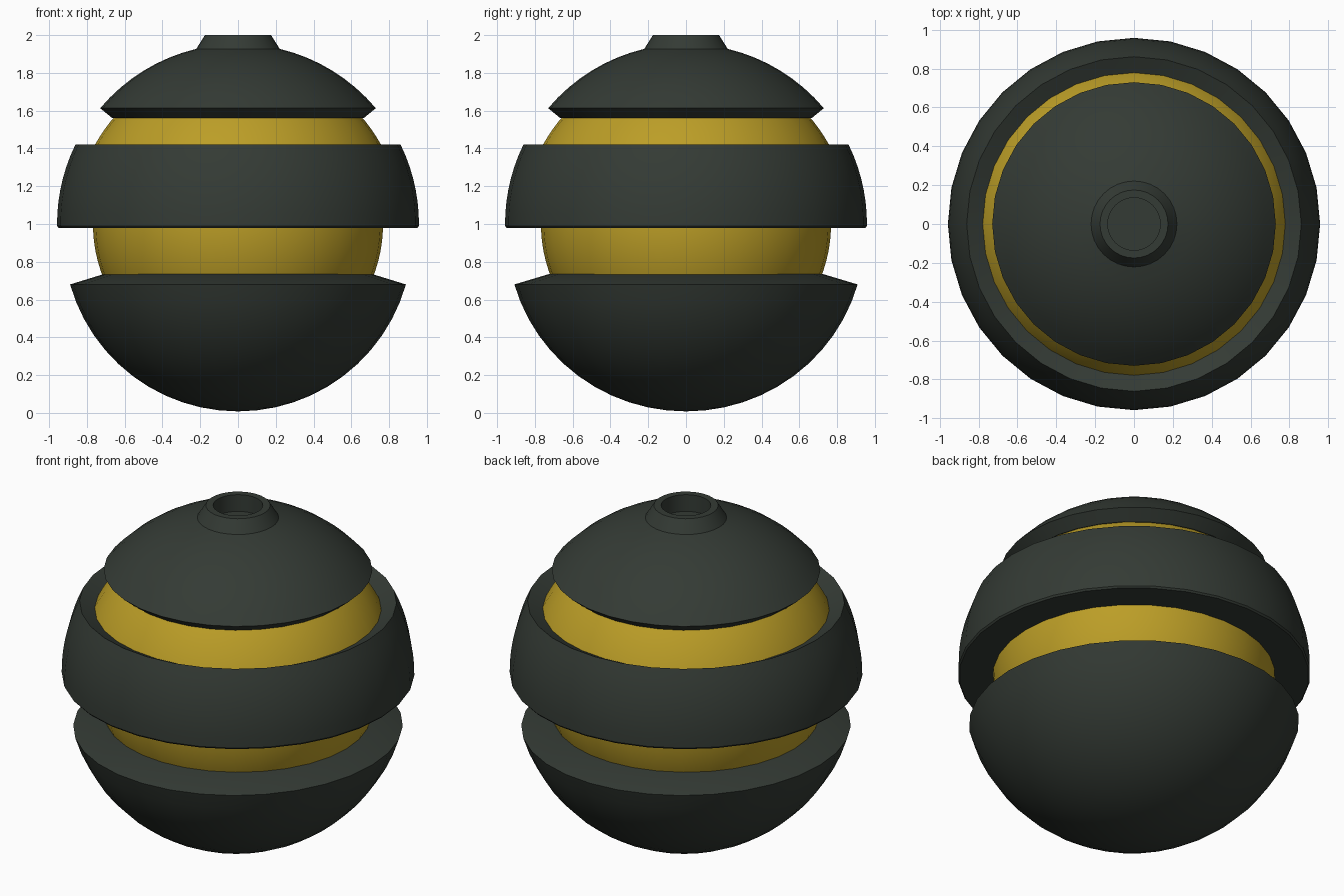
import bpy, bmesh, math
from mathutils import Matrix

if "Cube" in bpy.data.objects:
    bpy.data.objects.remove(bpy.data.objects["Cube"])

SEGS = 32


def material(name, rgb):
    m = bpy.data.materials.new(name)
    m.diffuse_color = (*rgb, 1)
    m.use_nodes = True
    m.node_tree.nodes["Principled BSDF"].inputs["Base Color"].default_value = m.diffuse_color
    return m


dark = material("dark_shell", (0.034, 0.043, 0.035))
gold = material("gold_core", (0.50, 0.34, 0.02))


def arc(radius, cz, z0, z1, n):
    """Profile points (r, z) on a sphere between two heights."""
    a0, a1 = (math.asin(max(-1, min(1, (z - cz) / radius))) for z in (z0, z1))
    angles = [a0 + (a1 - a0) * i / n for i in range(n + 1)]
    return [(radius * math.cos(a), cz + radius * math.sin(a)) for a in angles]


def lathe(name, profile, mat, closed=False, yx=1.0):
    """Spin an (r, z) profile around the z axis."""
    bm = bmesh.new()
    vs = [bm.verts.new((r, 0, z)) for r, z in profile]
    pairs = list(zip(vs, vs[1:])) + ([(vs[-1], vs[0])] if closed else [])
    edges = [bm.edges.new(p) for p in pairs]
    bmesh.ops.spin(bm, geom=vs + edges, axis=(0, 0, 1), cent=(0, 0, 0),
                   angle=2 * math.pi, steps=SEGS, use_duplicate=False)
    bmesh.ops.remove_doubles(bm, verts=bm.verts[:], dist=1e-4)
    bmesh.ops.recalc_face_normals(bm, faces=bm.faces[:])
    bm.transform(Matrix.Diagonal((1, yx, 1, 1)))
    me = bpy.data.meshes.new(name)
    bm.to_mesh(me)
    bm.free()
    me.materials.append(mat)
    ob = bpy.data.objects.new(name, me)
    bpy.context.collection.objects.link(ob)
    bpy.ops.object.select_all(action='DESELECT')
    bpy.context.view_layer.objects.active = ob
    ob.select_set(True)
    bpy.ops.object.shade_smooth_by_angle(angle=math.radians(30))
    return ob


# Lower bowl with a rim bevelled up to the core
lathe("lower_bowl",
      [(0, 0.008)] + arc(0.924, 0.932, 0.008, 0.68, 12)[1:] + [(0.71, 0.735), (0, 0.735)],
      dark, yx=1.022)

# Middle band: flat underside, top edge sloping inward
lathe("middle_band",
      [(0.74, 0.98), (0.95, 0.98)] + arc(0.958, 1.0, 0.99, 1.42, 7) + [(0.775, 1.377), (0.74, 1.36)],
      dark, closed=True)

# Domed cap with a short hollow neck
lathe("top_cap",
      [(0, 1.56), (0.665, 1.56)] + arc(0.953, 1.0, 1.613, 1.927, 8)
      + [(0.175, 2.0), (0.135, 2.0), (0.135, 1.90), (0, 1.90)],
      dark)

# Inner core: narrower below the band, wider above it
lathe("lower_core", [(0, 0.70)] + arc(0.768, 1.0, 0.70, 1.02, 6) + [(0, 1.02)], gold)
lathe("upper_core", [(0, 1.30)] + arc(0.866, 1.0, 1.34, 1.58, 6) + [(0, 1.58)], gold)
